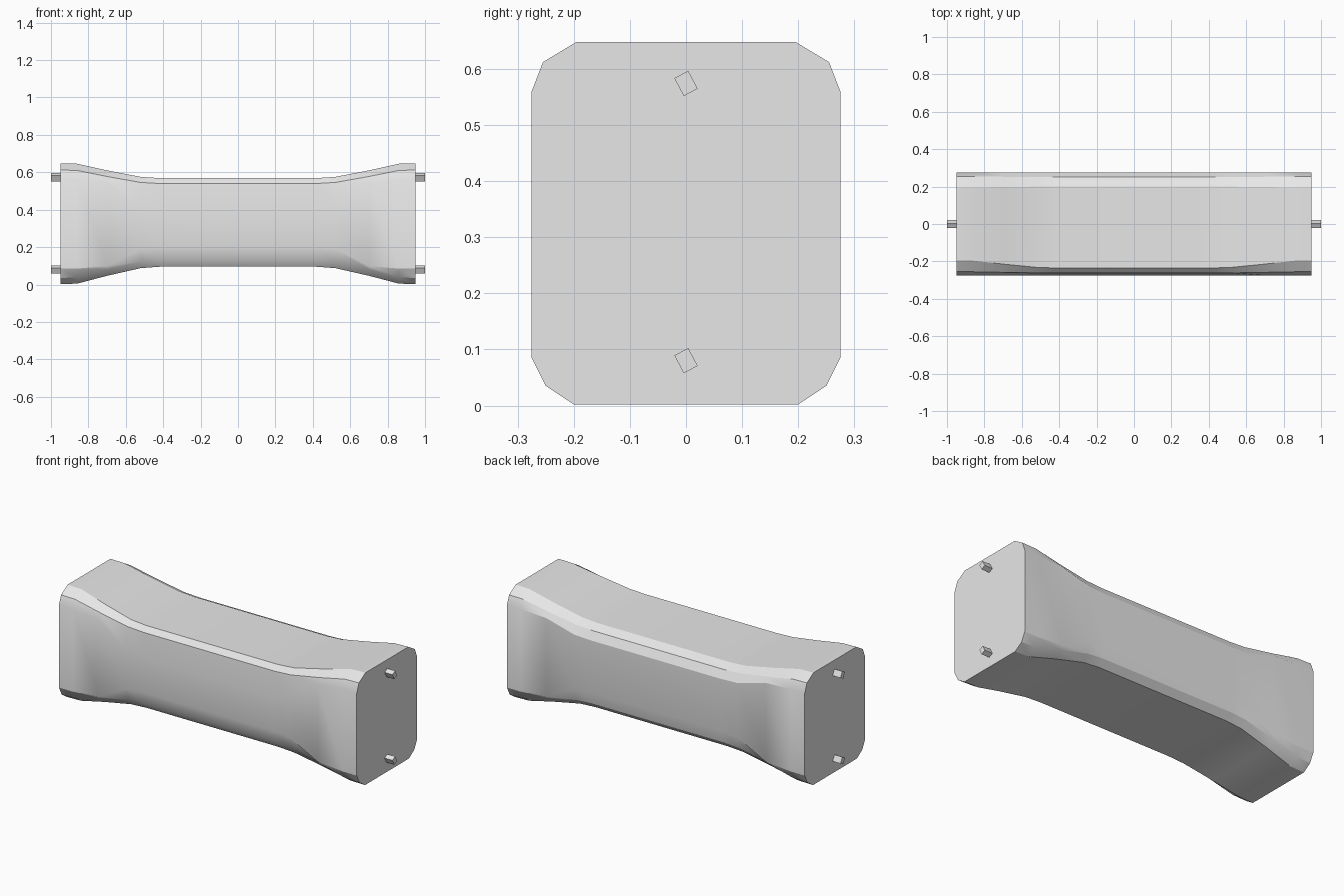
import bpy, bmesh
from math import radians
from mathutils import Matrix

cube = bpy.data.objects.get("Cube")
if cube:
    bpy.data.objects.remove(cube, do_unlink=True)

grey = bpy.data.materials.new("plain grey")
grey.use_nodes = True
colour = (0.8, 0.8, 0.8, 1)
grey.diffuse_color = colour
grey.node_tree.nodes["Principled BSDF"].inputs["Base Color"].default_value = colour


def finish(bm, name, smooth):
    bmesh.ops.recalc_face_normals(bm, faces=bm.faces)
    mesh = bpy.data.meshes.new(name)
    bm.to_mesh(mesh)
    bm.free()
    obj = bpy.data.objects.new(name, mesh)
    bpy.context.collection.objects.link(obj)
    mesh.materials.append(grey)
    if smooth:
        bpy.ops.object.select_all(action='DESELECT')
        obj.select_set(True)
        bpy.context.view_layer.objects.active = obj
        bpy.ops.object.shade_smooth_by_angle(angle=radians(25))
    return obj


# Each corner: wall, shoulder and flat points as (y, z), at the end and at the waist
HALF = 0.275
end_top = [(HALF, 0.56), (0.255, 0.612), (0.195, 0.648)]
end_bottom = [(HALF, 0.085), (0.25, 0.035), (0.2, 0.002)]
corners = [
    (-1, end_bottom, [(HALF, 0.2), (0.26, 0.13), (0.235, 0.095)]),
    (1, end_bottom, [(HALF, 0.2), (0.26, 0.13), (0.225, 0.095)]),
    (1, end_top, [(HALF, 0.5), (0.25, 0.545), (0.2, 0.569)]),
    (-1, end_top, [(HALF, 0.4), (0.262, 0.54), (0.235, 0.569)]),
]


def section(profile_blend, wall_blend):
    points = []
    for i, (side, end, waist) in enumerate(corners):
        blends = (wall_blend, profile_blend, profile_blend)
        pts = [(side * (a[0] + (b[0] - a[0]) * t), a[1] + (b[1] - a[1]) * t)
               for a, b, t in zip(end, waist, blends)]
        points += pts[::-1] if i % 2 else pts
    return points


# Waisted body lofted along x, mirrored about the middle
half = [(0.95, 0, 0), (0.86, 0.03, 0), (0.7, 0.48, 0.12), (0.52, 0.92, 0.92), (0.42, 1, 1)]
stations = [(-x, p, w) for x, p, w in half] + half[::-1]
bm = bmesh.new()
rings = [[bm.verts.new((x, y, z)) for y, z in section(p, w)] for x, p, w in stations]
for a, b in zip(rings, rings[1:]):
    for i in range(len(a)):
        j = (i + 1) % len(a)
        bm.faces.new((a[i], a[j], b[j], b[i]))
bm.faces.new(rings[0])
bm.faces.new(rings[-1])
finish(bm, "waisted_body", True)

# Small twisted pegs on both ends
for side, label in ((-1, "right"), (1, "left")):
    for z, level in ((0.574, "upper"), (0.08, "lower")):
        bm = bmesh.new()
        bmesh.ops.create_cube(bm, size=1, matrix=(
            Matrix.Translation((side * 0.965, 0, z))
            @ Matrix.Rotation(radians(28), 4, 'X')
            @ Matrix.Diagonal((0.07, 0.028, 0.036, 1))))
        finish(bm, f"{level}_{label}_peg", False)
